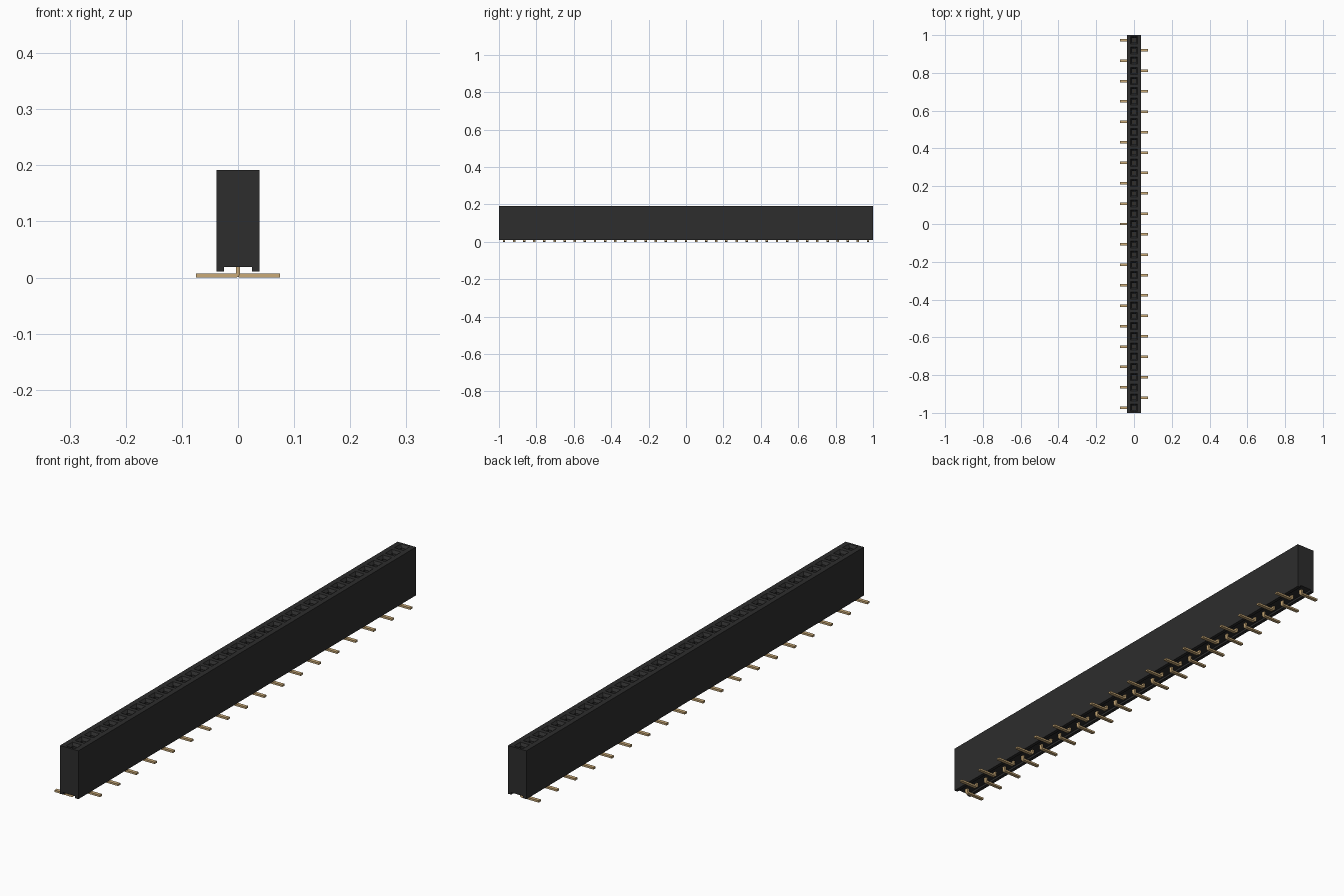
import bpy
import bmesh
import math

if "Cube" in bpy.data.objects:
    bpy.data.objects.remove(bpy.data.objects["Cube"], do_unlink=True)

COUNT = 37
PITCH = 2.0 / COUNT
HALF_W, TOP, BOTTOM, CHANNEL = 0.038, 0.192, 0.011, 0.019
THICK = 0.007


def material(name, colour, roughness):
    mat = bpy.data.materials.new(name)
    mat.use_nodes = True
    mat.diffuse_color = (*colour, 1)
    shader = mat.node_tree.nodes["Principled BSDF"]
    shader.inputs["Base Color"].default_value = (*colour, 1)
    shader.inputs["Roughness"].default_value = roughness
    return mat


def finish(bm, name, mat):
    bmesh.ops.remove_doubles(bm, verts=bm.verts, dist=0.00001)
    bmesh.ops.recalc_face_normals(bm, faces=bm.faces)
    mesh = bpy.data.meshes.new(name)
    bm.to_mesh(mesh)
    bm.free()
    mesh.materials.append(mat)
    obj = bpy.data.objects.new(name, mesh)
    bpy.context.collection.objects.link(obj)
    return obj


def ring(bm, y, hx, hy, z):
    corners = ((-hx, -hy), (hx, -hy), (hx, hy), (-hx, hy))
    return [bm.verts.new((x, y + dy, z)) for x, dy in corners]


def bridge(bm, a, b):
    n = len(a)
    for i in range(n):
        bm.faces.new((a[i], a[(i + 1) % n], b[(i + 1) % n], b[i]))


def slot_y(i):
    return -1 + PITCH * (i + 0.5)


black = material("black plastic", (0.026, 0.026, 0.026), 0.6)
gold = material("gold metal", (0.60, 0.41, 0.19), 0.5)

# Housing: channelled section along y, with a chamfered socket in every cell
bm = bmesh.new()
section = [(-HALF_W, TOP), (-HALF_W, BOTTOM), (-0.025, BOTTOM), (-0.025, CHANNEL),
           (0.025, CHANNEL), (0.025, BOTTOM), (HALF_W, BOTTOM), (HALF_W, TOP)]
ends = [[bm.verts.new((x, y, z)) for x, z in section] for y in (-1, 1)]
for end in ends:
    bm.faces.new(end)
for i in range(len(section) - 1):
    bm.faces.new((ends[0][i], ends[0][i + 1], ends[1][i + 1], ends[1][i]))
for i in range(COUNT):
    y = slot_y(i)
    levels = [ring(bm, y, HALF_W, PITCH / 2, TOP), ring(bm, y, 0.019, 0.019, TOP),
              ring(bm, y, 0.011, 0.011, TOP - 0.01), ring(bm, y, 0.011, 0.011, 0.06)]
    for a, b in zip(levels, levels[1:]):
        bridge(bm, a, b)
    bm.faces.new(levels[-1])
finish(bm, "housing", black)


# Pin outline: post, rounded elbow and flat foot
def pin_outline():
    half, radius = THICK / 2, 0.008
    inner = [(half, 0.1)]
    outer = [(-half, 0.1)]
    for step in range(5):
        a = math.pi + step * math.pi / 8
        cx, cz = half + radius - THICK * 0.5, radius
        inner.append((cx + (radius - THICK) * math.cos(a), cz + (radius - THICK) * math.sin(a)))
        outer.append((cx + radius * math.cos(a), cz + radius * math.sin(a)))
    shift = inner[1][0] - half
    inner[1:] = [(x - shift, z) for x, z in inner[1:]]
    outer[1:] = [(x - shift, z) for x, z in outer[1:]]
    inner.append((0.075, THICK))
    outer.append((0.075, 0))
    return inner, outer


inner, outer = pin_outline()
for side, start, name in ((-1, 0, "right_pins"), (1, 1, "left_pins")):
    bm = bmesh.new()
    for i in range(start, COUNT, 2):
        # Four rails swept along the pin path
        loops = []
        for p, q in zip(inner, outer):
            y0, y1 = slot_y(i) - 0.0065, slot_y(i) + 0.0065
            loops.append([bm.verts.new((side * x, y, z)) for (x, z), y in
                          ((p, y0), (p, y1), (q, y1), (q, y0))])
        for a, b in zip(loops, loops[1:]):
            bridge(bm, a, b)
        bm.faces.new(loops[0])
        bm.faces.new(loops[-1])
    finish(bm, name, gold)
